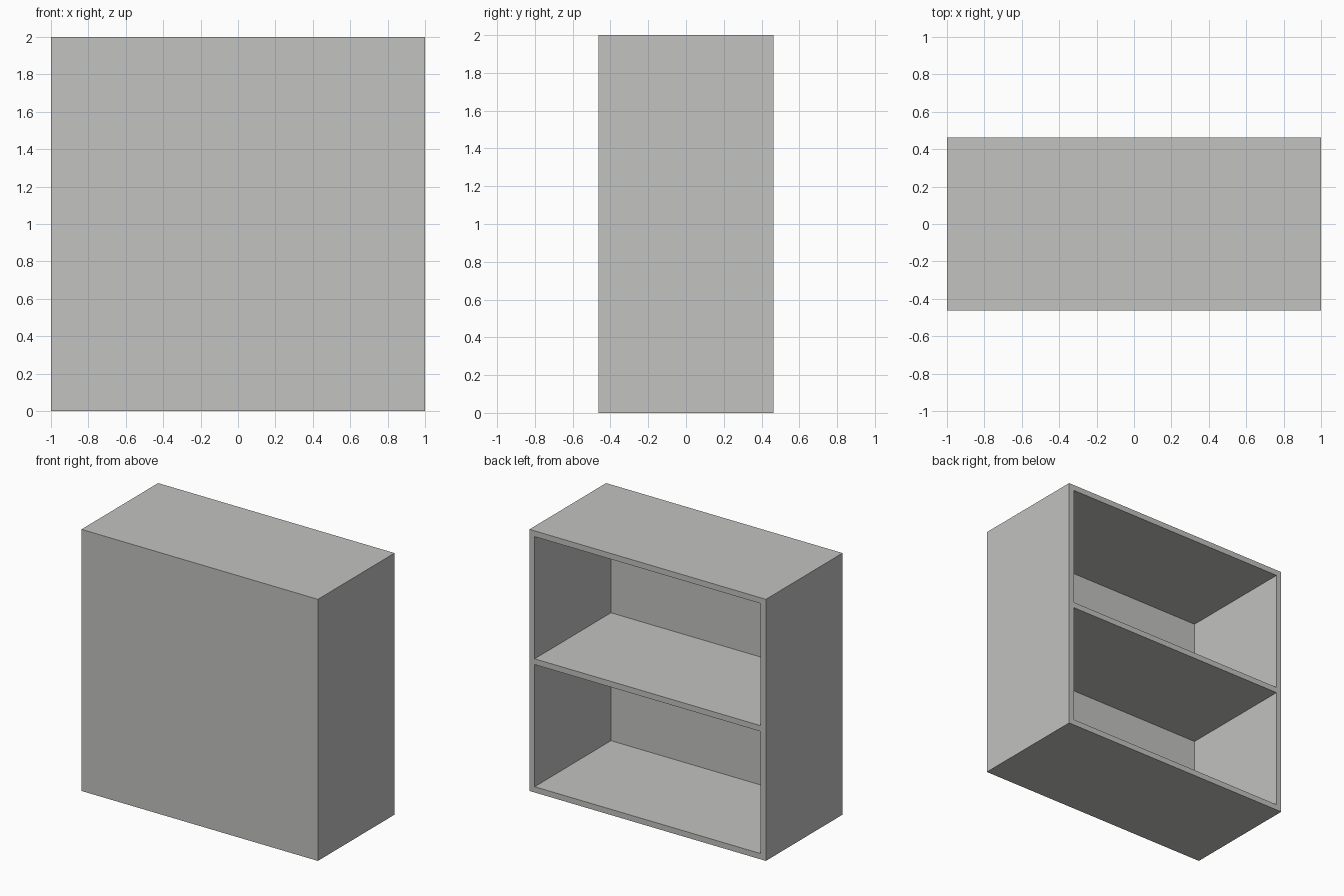
import bpy

if "Cube" in bpy.data.objects:
    bpy.data.objects.remove(bpy.data.objects["Cube"])

W, D, H = 2.0, 0.926, 2.0   # overall width, depth, height
T = 0.044                   # board thickness
P = 0.004                   # closing panel thickness

grey = bpy.data.materials.new("light_grey")
grey.diffuse_color = (0.54, 0.54, 0.53, 1)
grey.use_nodes = True
grey.node_tree.nodes["Principled BSDF"].inputs["Base Color"].default_value = grey.diffuse_color


def board(name, lo, hi):
    """Box spanning two opposite corners."""
    size = [b - a for a, b in zip(lo, hi)]
    mid = [(a + b) / 2 for a, b in zip(lo, hi)]
    bpy.ops.mesh.primitive_cube_add(size=1, location=mid)
    ob = bpy.context.object
    ob.name = name
    ob.scale = size
    bpy.ops.object.transform_apply(location=False, rotation=False, scale=True)
    ob.data.materials.append(grey)
    return ob


x, y = W / 2, D / 2

# Full-height sides
board("left_side", (-x, -y, 0), (-x + T, y, H))
board("right_side", (x - T, -y, 0), (x, y, H))

# Horizontal boards between the sides
for name, z in (("bottom_board", 0), ("middle_shelf", (H - T) / 2), ("top_board", H - T)):
    board(name, (-x + T, -y, z), (x - T, y, z + T))

# Thin panels closing the front of each compartment
for name, z0, z1 in (("lower_panel", T, (H - T) / 2), ("upper_panel", (H + T) / 2, H - T)):
    board(name, (-x + T, -y, z0), (x - T, -y + P, z1))
